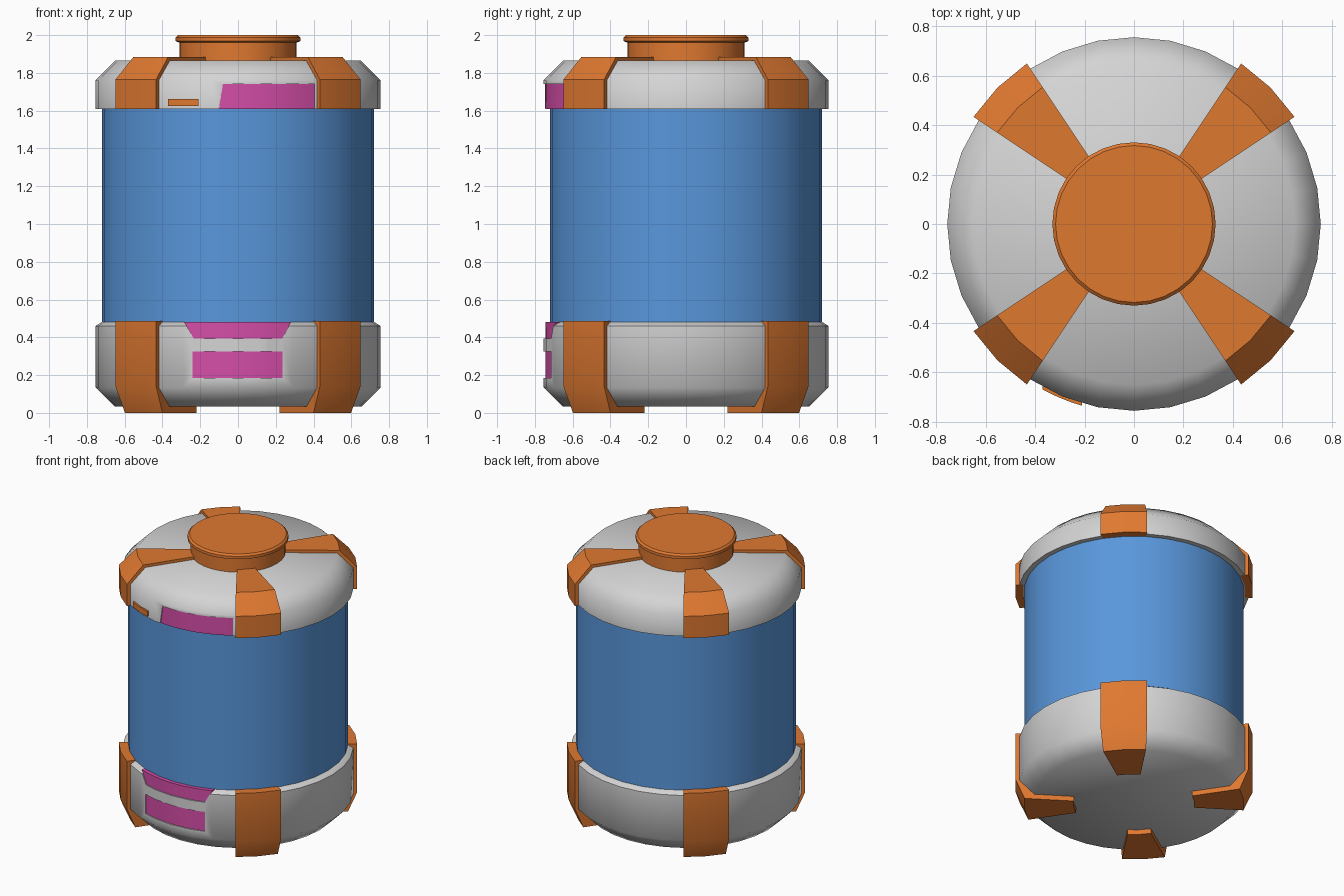
import bpy, bmesh, math

if "Cube" in bpy.data.objects:
    bpy.data.objects.remove(bpy.data.objects["Cube"])

SEG = 32


def material(name, rgb):
    m = bpy.data.materials.new(name)
    m.diffuse_color = (*rgb, 1)
    m.use_nodes = True
    m.node_tree.nodes["Principled BSDF"].inputs["Base Color"].default_value = m.diffuse_color
    return m


ORANGE = material("orange", (0.74, 0.19, 0.03))
BLUE = material("blue", (0.10, 0.31, 0.71))
GREY = material("light_grey", (0.66, 0.66, 0.66))
PINK = material("pink", (0.66, 0.075, 0.39))


def finish(name, bm, mat):
    bmesh.ops.remove_doubles(bm, verts=bm.verts, dist=1e-5)
    bmesh.ops.recalc_face_normals(bm, faces=bm.faces)
    mesh = bpy.data.meshes.new(name)
    bm.to_mesh(mesh)
    bm.free()
    mesh.materials.append(mat)
    ob = bpy.data.objects.new(name, mesh)
    bpy.context.collection.objects.link(ob)
    return ob


def activate(ob):
    bpy.ops.object.select_all(action='DESELECT')
    ob.select_set(True)
    bpy.context.view_layer.objects.active = ob


def smooth(ob, degrees):
    activate(ob)
    bpy.ops.object.shade_smooth_by_angle(angle=math.radians(degrees))


def revolve(name, profile, mat):
    """Solid of revolution; profile runs from axis to axis."""
    bm = bmesh.new()
    vs = [bm.verts.new((r, 0, z)) for r, z in profile]
    es = [bm.edges.new(p) for p in zip(vs, vs[1:])]
    bmesh.ops.spin(bm, geom=vs + es, cent=(0, 0, 0), axis=(0, 0, 1),
                   angle=math.tau, steps=SEG, use_merge=False)
    return finish(name, bm, mat)


def bracket(name, profile, centre):
    """Closed profile swept over two segments around a diagonal."""
    bm = bmesh.new()
    step = math.tau / SEG
    rings = []
    for k in (-1, 0, 1):
        a = centre + k * step
        rings.append([bm.verts.new((r * math.cos(a), r * math.sin(a), z))
                      for r, z in profile])
    n = len(profile)
    for a, b in zip(rings, rings[1:]):
        for i in range(n):
            j = (i + 1) % n
            bm.faces.new((a[i], a[j], b[j], b[i]))
    bm.faces.new(rings[0])
    bm.faces.new(rings[-1])
    smooth(finish(name, bm, ORANGE), 30)


def panel(name, low, high, r_in, r_out, mat, cols=12):
    """Curved block on the front; low and high are (x_left, x_right, z)."""
    bm = bmesh.new()
    rings = []
    for i in range(cols + 1):
        t = i / cols
        ring = []
        for (x0, x1, z), r in ((low, r_in), (low, r_out), (high, r_out), (high, r_in)):
            x = x0 + (x1 - x0) * t
            ring.append(bm.verts.new((x, -math.sqrt(r * r - x * x), z)))
        rings.append(ring)
    for a, b in zip(rings, rings[1:]):
        for i in range(4):
            j = (i + 1) % 4
            bm.faces.new((a[i], a[j], b[j], b[i]))
    bm.faces.new(rings[0])
    bm.faces.new(rings[-1])
    return finish(name, bm, mat)


def inset_panel(name, cap, low, high, cut_low=None, cut_high=None):
    """Recess the cap and lay a pink panel in the recess."""
    cutter = panel("cutter", cut_low or low, cut_high or high, 0.742, 0.82, GREY)
    cutter.hide_render = True
    mod = cap.modifiers.new("recess", 'BOOLEAN')
    mod.operation = 'DIFFERENCE'
    mod.solver = 'EXACT'
    mod.object = cutter
    activate(cap)
    bpy.ops.object.modifier_apply(modifier=mod.name)
    bpy.data.objects.remove(cutter)
    smooth(panel(name, low, high, 0.715, 0.745, PINK), 40)


# Main cylinder
smooth(revolve("tank_body", [(0, 0.3), (0.72, 0.3), (0.72, 1.65), (0, 1.65)], BLUE), 40)

# End caps
top_cap = revolve("top_cap", [(0, 1.61), (0.755, 1.61), (0.755, 1.76),
                              (0.65, 1.865), (0, 1.865)], GREY)
bottom_cap = revolve("bottom_cap", [(0, 0.035), (0.655, 0.035), (0.755, 0.135),
                                    (0.755, 0.46), (0.715, 0.485), (0, 0.485)], GREY)

# Recessed pink panels
inset_panel("upper_panel", top_cap, (-0.10, 0.405, 1.61), (-0.08, 0.405, 1.74),
            cut_low=(-0.102, 0.405, 1.60))
inset_panel("lower_trapezoid_panel", bottom_cap, (-0.235, 0.235, 0.395),
            (-0.285, 0.28, 0.482), cut_high=(-0.289, 0.285, 0.49))
inset_panel("lower_panel", bottom_cap, (-0.24, 0.235, 0.185), (-0.24, 0.235, 0.325))
smooth(top_cap, 55)
smooth(bottom_cap, 55)

# Small orange bar on the upper cap
panel("indicator_bar", (-0.37, -0.21, 1.625), (-0.37, -0.21, 1.662), 0.74, 0.764, ORANGE, 4)

# Lid with a narrower neck
smooth(revolve("lid", [(0, 1.84), (0.31, 1.84), (0.31, 1.96), (0.33, 1.968),
                       (0.33, 1.988), (0.317, 2.0), (0, 2.0)], ORANGE), 30)

# Corner brackets on both caps
TOP = [(0.78, 1.608), (0.78, 1.765), (0.665, 1.885), (0.31, 1.885),
       (0.31, 1.85), (0.64, 1.85), (0.73, 1.76), (0.73, 1.608)]
BOTTOM = [(0.78, 0.487), (0.78, 0.14), (0.72, 0.0), (0.395, 0.0),
          (0.395, 0.045), (0.65, 0.045), (0.71, 0.14), (0.71, 0.487)]
for i in range(4):
    angle = math.pi / 4 + i * math.pi / 2
    bracket(f"top_bracket_{i + 1}", TOP, angle)
    bracket(f"bottom_bracket_{i + 1}", BOTTOM, angle)
